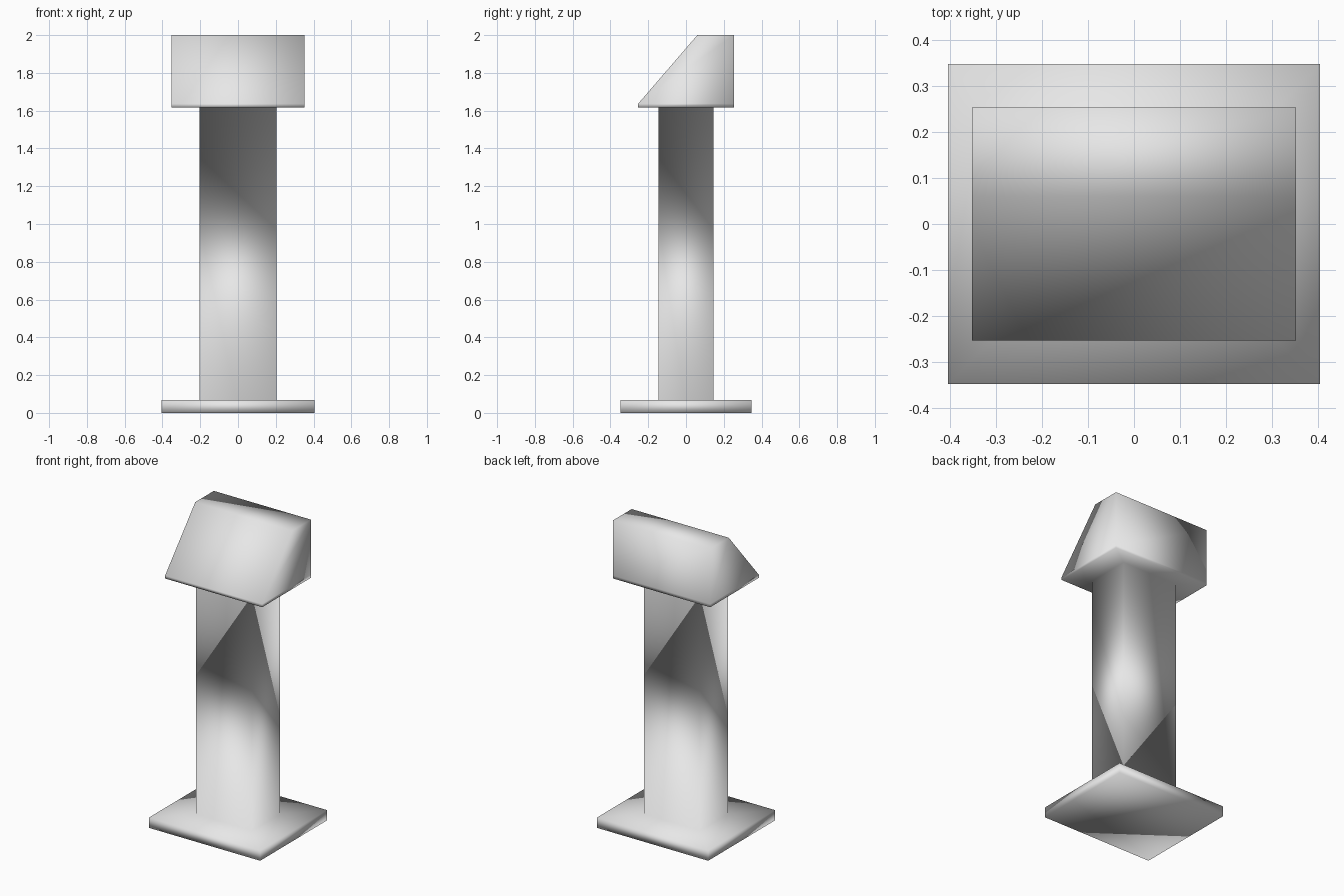
import bpy
import bmesh
from mathutils import Vector

cube = bpy.data.objects.get("Cube")
if cube:
    bpy.data.objects.remove(cube, do_unlink=True)


def make_material(name, color):
    mat = bpy.data.materials.new(name)
    mat.use_nodes = True
    mat.diffuse_color = color
    mat.node_tree.nodes["Principled BSDF"].inputs["Base Color"].default_value = color
    return mat


def ring(bm, half_width, front, back, z):
    """Rectangular loop of vertices, counter-clockwise from above."""
    corners = [(-half_width, front), (half_width, front),
               (half_width, back), (-half_width, back)]
    return [bm.verts.new(Vector((x, y, z))) for x, y in corners]


def loft(name, sections, material):
    """Skin a stack of rectangular sections and cap both ends."""
    bm = bmesh.new()
    rings = [ring(bm, *section) for section in sections]
    for low, high in zip(rings, rings[1:]):
        for i in range(4):
            j = (i + 1) % 4
            bm.faces.new((low[i], low[j], high[j], high[i]))
    bm.faces.new(reversed(rings[0]))
    bm.faces.new(rings[-1])
    bmesh.ops.recalc_face_normals(bm, faces=bm.faces)
    for face in bm.faces:
        face.smooth = True
    mesh = bpy.data.meshes.new(name)
    bm.to_mesh(mesh)
    bm.free()
    mesh.materials.append(material)
    obj = bpy.data.objects.new(name, mesh)
    bpy.context.scene.collection.objects.link(obj)
    return obj


grey = make_material("plain grey", (0.8, 0.8, 0.8, 1.0))

# Foot plate: half width, front, back, height
foot = [(0.405, -0.348, 0.348, 0.0),
        (0.405, -0.348, 0.348, 0.067)]

# Rectangular column
column = [(0.205, -0.146, 0.146, 0.067),
          (0.205, -0.146, 0.146, 1.617)]

# Head with a thin lip and a sloping front
head = [(0.353, -0.253, 0.253, 1.617),
        (0.353, -0.253, 0.253, 1.637),
        (0.353, 0.06, 0.253, 2.0)]

# One welded, smooth-shaded skin from foot to head
loft("lectern_stand", foot + column + head, grey)
